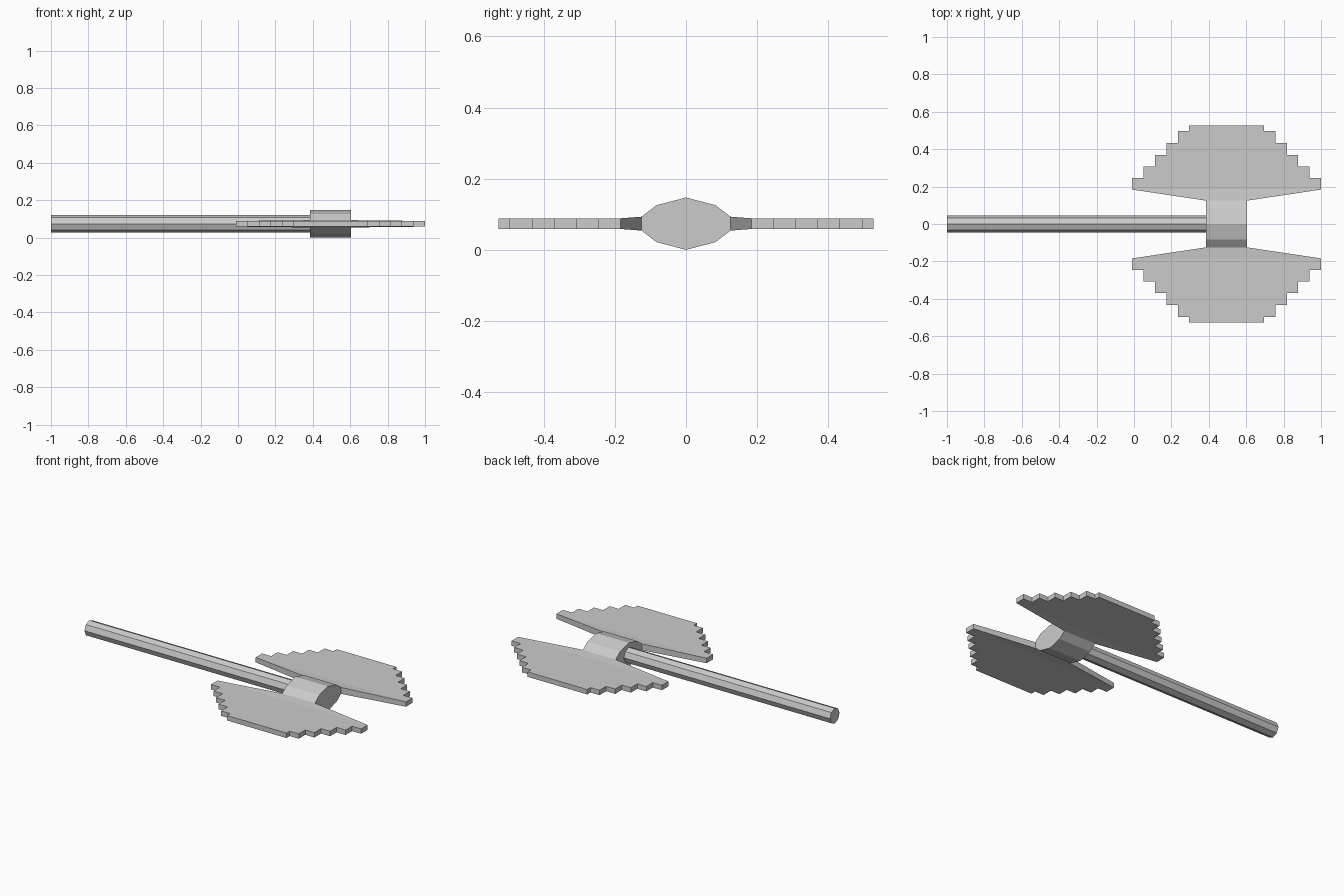
import bpy
import bmesh
import math
from mathutils import Matrix, Vector

cube = bpy.data.objects.get("Cube")
if cube:
    bpy.data.objects.remove(cube)

MID_Z = 0.0735    # height of the symmetry plane
HEAD_X = 0.495    # centre of the axe head along the handle
HUB_HALF = 0.11

grey = bpy.data.materials.new("plain grey")
grey.use_nodes = True
GREY = (0.6, 0.6, 0.6, 1)
grey.diffuse_color = GREY
grey.node_tree.nodes["Principled BSDF"].inputs["Base Color"].default_value = GREY


def finish(name, bm):
    bmesh.ops.recalc_face_normals(bm, faces=bm.faces)
    mesh = bpy.data.meshes.new(name)
    bm.to_mesh(mesh)
    bm.free()
    mesh.materials.append(grey)
    obj = bpy.data.objects.new(name, mesh)
    bpy.context.collection.objects.link(obj)
    return obj


# Handle: octagonal rod with an edge on top, running into the hub
bm = bmesh.new()
start, end = -1.0, HEAD_X
bmesh.ops.create_cone(
    bm, cap_ends=True, segments=8, radius1=0.046, radius2=0.046, depth=end - start,
    matrix=Matrix.Translation(((start + end) / 2, 0, MID_Z)) @ Matrix.Rotation(math.pi / 2, 4, "Y"))
finish("handle", bm)

# Hub: faceted section pushed along the handle axis
quarter = [(0, 0.0735), (0.083, 0.052), (0.125, 0.0195)]
section = quarter + [(y, -z) for y, z in reversed(quarter)]
section += [(-y, z) for y, z in section[-2:0:-1] if y > 0]
bm = bmesh.new()
face = bm.faces.new([bm.verts.new((HEAD_X - HUB_HALF, y, MID_Z + z)) for y, z in section])
pushed = bmesh.ops.extrude_face_region(bm, geom=[face], use_keep_orig=True)
bmesh.ops.translate(bm, vec=Vector((2 * HUB_HALF, 0, 0)),
                    verts=[v for v in pushed["geom"] if isinstance(v, bmesh.types.BMVert)])
finish("hub", bm)

# Blade: flared root, then a flat plate with stepped sides
STEPS_Y = [0.184, 0.246, 0.308, 0.37, 0.433, 0.496, 0.527]
side = []
for i in range(len(STEPS_Y) - 1):
    half = 0.505 - 0.061 * i
    side += [(half, STEPS_Y[i]), (half, STEPS_Y[i + 1])]
outline = side + [(-x, y) for x, y in reversed(side)]
root = [(-HUB_HALF, 0.125), (HUB_HALF, 0.125)]

bm = bmesh.new()
rims = []
for sign in (-1, 1):
    neck = [bm.verts.new((HEAD_X + x, y, MID_Z + sign * 0.0195)) for x, y in root]
    plate = [bm.verts.new((HEAD_X + x, y, MID_Z + sign * 0.015)) for x, y in outline]
    bm.faces.new(plate)
    bm.faces.new(neck + [plate[0], plate[-1]])
    rims.append(neck + plate)
low, high = rims
for i in range(len(low)):
    j = (i + 1) % len(low)
    bm.faces.new((low[i], low[j], high[j], high[i]))
blades = finish("blades", bm)
mirror = blades.modifiers.new("opposite blade", "MIRROR")
mirror.use_axis = (False, True, False)
